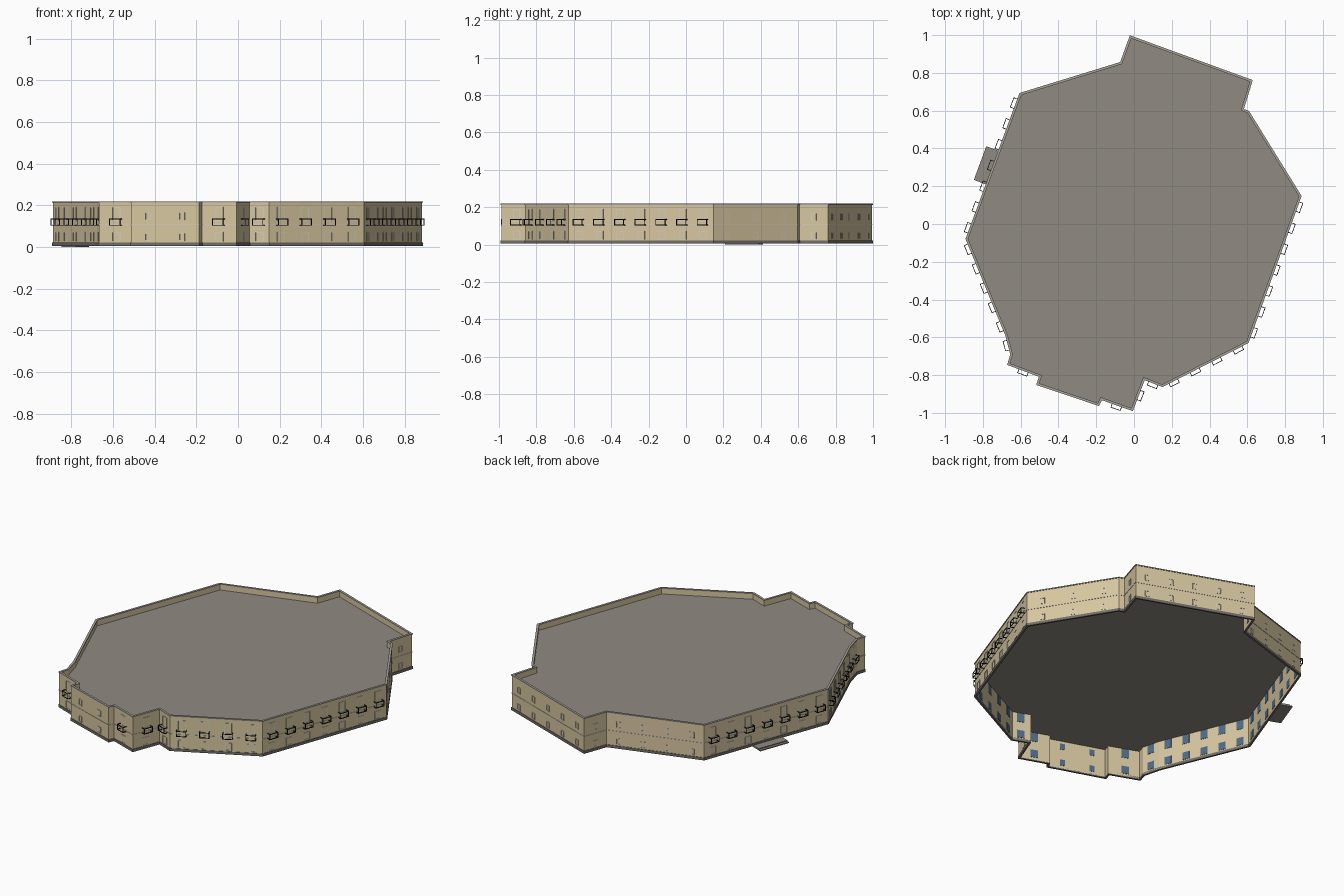
import bpy, bmesh
from mathutils import Vector

if "Cube" in bpy.data.objects:
    bpy.data.objects.remove(bpy.data.objects["Cube"])


def material(name, rgb):
    m = bpy.data.materials.new(name)
    m.diffuse_color = (*rgb, 1)
    m.use_nodes = True
    m.node_tree.nodes["Principled BSDF"].inputs["Base Color"].default_value = m.diffuse_color
    return m


WALL = material("sand plaster", (0.68, 0.57, 0.35))
ROOF = material("warm grey roof", (0.28, 0.26, 0.225))
BASE = material("dark stone", (0.17, 0.155, 0.135))
COPING = material("coping stone", (0.38, 0.36, 0.32))
TRIM = material("pale trim", (0.66, 0.65, 0.62))
GLASS = material("blue glass", (0.08, 0.15, 0.24))
IRON = material("black iron", (0.01, 0.01, 0.01))

# Footprint corners, clockwise from the back; each with the openings on the
# wall that follows it: (count, kind)
PLAN = [
    (-0.02, 0.995, 5, "small"), (0.625, 0.76, 1, "small"), (0.578, 0.607, 0, ""),
    (0.607, 0.596, 3, "small"), (0.884, 0.148, 7, "balcony"), (0.604, -0.628, 4, "balcony"),
    (0.15, -0.86, 1, "balcony"), (0.055, -0.823, 1, "balcony"), (-0.008, -0.987, 1, "balcony"),
    (-0.172, -0.929, 0, ""), (-0.187, -0.96, 2, "small"), (-0.514, -0.85, 0, ""),
    (-0.50, -0.807, 1, "balcony"), (-0.668, -0.744, 0, ""), (-0.652, -0.691, 1, "balcony"),
    (-0.678, -0.591, 5, "balcony"), (-0.889, -0.079, 7, "balcony"), (-0.604, 0.691, 4, "small"),
    (-0.071, 0.855, 1, "small"),
]
PTS = [Vector(p[:2]) for p in PLAN]
N = len(PTS)
WALL_T = 0.008


def outward(d):
    return Vector((-d.y, d.x))


def offset(dist):
    """Footprint moved outward by dist with mitred corners."""
    out = []
    for i, p in enumerate(PTS):
        n1 = outward((p - PTS[i - 1]).normalized())
        n2 = outward((PTS[(i + 1) % N] - p).normalized())
        out.append(p + (n1 + n2) * dist / (1 + n1.dot(n2)))
    return out


def finish(bm, name, mat):
    bmesh.ops.recalc_face_normals(bm, faces=bm.faces)
    me = bpy.data.meshes.new(name)
    bm.to_mesh(me)
    bm.free()
    me.materials.append(mat)
    ob = bpy.data.objects.new(name, me)
    bpy.context.collection.objects.link(ob)


def ring(name, mat, d_in, d_out, z0, z1):
    """Closed band that follows the whole footprint."""
    bm = bmesh.new()
    loops = [[bm.verts.new((p.x, p.y, z)) for p in offset(d)]
             for d, z in ((d_out, z0), (d_out, z1), (d_in, z1), (d_in, z0))]
    for k in range(4):
        a, b = loops[k], loops[(k + 1) % 4]
        for i in range(N):
            j = (i + 1) % N
            bm.faces.new((a[i], a[j], b[j], b[i]))
    finish(bm, name, mat)


def box(bm, c, d, u, v, z):
    """Box on a wall: c wall point, d wall direction, ranges along, outward, up."""
    n = outward(d)
    vs = []
    for h in z:
        for s, t in ((u[0], v[0]), (u[1], v[0]), (u[1], v[1]), (u[0], v[1])):
            q = c + d * s + n * t
            vs.append(bm.verts.new((q.x, q.y, h)))
    for f in ((0, 1, 2, 3), (4, 5, 6, 7), (0, 1, 5, 4), (1, 2, 6, 5), (2, 3, 7, 6), (3, 0, 4, 7)):
        bm.faces.new([vs[i] for i in f])


# Walls and bands
ring("outer_wall", WALL, -WALL_T, 0, 0.012, 0.214)
ring("plinth", BASE, -WALL_T, 0.003, 0.006, 0.022)
ring("floor_band", TRIM, -0.002, 0.002, 0.106, 0.109)
ring("parapet_coping", COPING, -WALL_T - 0.002, 0.003, 0.213, 0.219)

# Flat roof sunk behind the parapet
bm = bmesh.new()
face = bm.faces.new([bm.verts.new((p.x, p.y, 0.182)) for p in offset(-0.004)])
if face.normal.z < 0:
    face.normal_flip()
bmesh.ops.triangulate(bm, faces=bm.faces)
finish(bm, "roof", ROOF)

# Window frames outside, glass inside, and iron balconies
frames, panes, rails = bmesh.new(), bmesh.new(), bmesh.new()
F = 0.003
SIZES = {"small": (0.014, (0.03, 0.066), (0.13, 0.166)),
         "balcony": (0.021, (0.027, 0.073), (0.126, 0.192))}
for i, (x, y, count, kind) in enumerate(PLAN):
    a, b = PTS[i], PTS[(i + 1) % N]
    d = (b - a).normalized()
    for k in range(count):
        c = a.lerp(b, (k + 0.5) / count)
        w, *floors = SIZES[kind]
        for z0, z1 in floors:
            for s in (-1, 1):
                box(frames, c, d, sorted((s * w, s * (w - F))), (-0.001, 0.002), (z0, z1))
            for z in (z0, z1 - F):
                box(frames, c, d, (-w + F, w - F), (-0.001, 0.002), (z, z + F))
            box(panes, c, d, (-w, w), (-WALL_T - 0.002, -WALL_T + 0.001), (z0, min(z1, 0.18)))
        if kind == "balcony":
            h, out, t = 0.028, 0.024, 0.0035
            for z in (0.103, 0.133):
                box(rails, c, d, (-h, h), (out - t, out), (z, z + t))
                for s in (-1, 1):
                    box(rails, c, d, sorted((s * h, s * (h - t))), (0, out - t), (z, z + t))
            for s in (-1, 1):
                box(rails, c, d, sorted((s * h, s * (h - t))), (out - t, out), (0.1065, 0.133))
finish(frames, "window_frames", TRIM)
finish(panes, "window_panes", GLASS)
finish(rails, "balcony_railings", IRON)

# Entrance steps on the long left wall
a, b = PTS[16], PTS[17]
d = (b - a).normalized()
bm = bmesh.new()
for depth, z0, z1 in ((0.07, 0.0, 0.006), (0.055, 0.006, 0.011)):
    box(bm, a.lerp(b, 0.49), d, (-0.095, 0.095), (-0.002, depth), (z0, z1))
finish(bm, "entrance_steps", ROOF)
